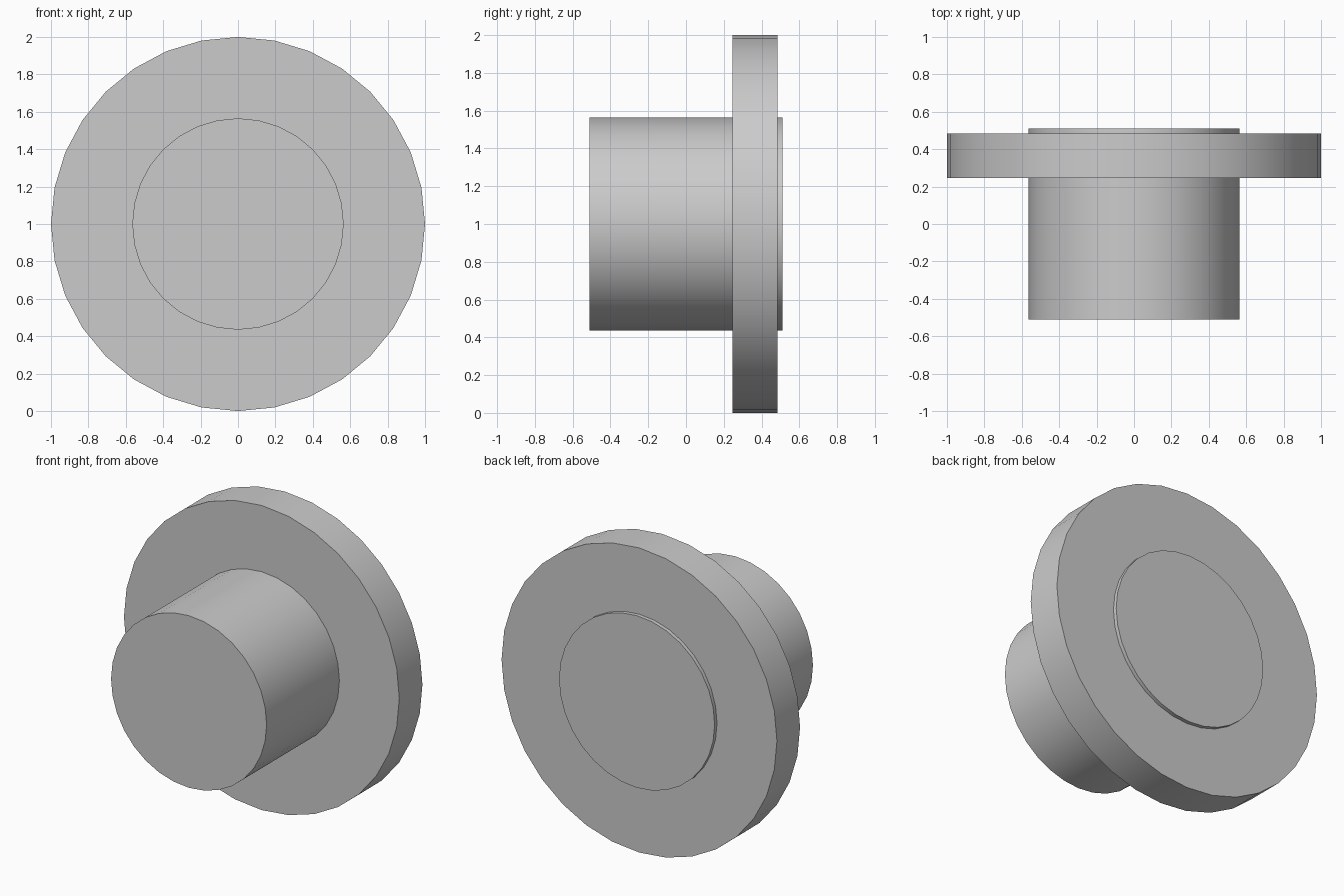
import bpy
import math

cube = bpy.data.objects.get("Cube")
if cube:
    bpy.data.objects.remove(cube, do_unlink=True)

GREY = (0.6, 0.6, 0.6, 1.0)
grey = bpy.data.materials.new("plain grey")
grey.use_nodes = True
grey.diffuse_color = GREY
grey.node_tree.nodes["Principled BSDF"].inputs["Base Color"].default_value = GREY


def disc(name, radius, y_front, y_back, sides):
    """Smooth-sided cylinder lying along y, centred at height 1."""
    bpy.ops.mesh.primitive_cylinder_add(
        vertices=sides, radius=radius, depth=y_back - y_front,
        location=(0, (y_front + y_back) / 2, 1), rotation=(math.pi / 2, 0, 0))
    obj = bpy.context.object
    obj.name = name
    obj.data.materials.append(grey)
    bpy.ops.object.shade_smooth_by_angle(angle=math.radians(30))
    return obj


# Long central hub, passing just through the back of the flange
disc("hub", 0.565, -0.51, 0.51, 32)

# Wide flange around the hub
disc("flange", 1.0, 0.245, 0.485, 32)
